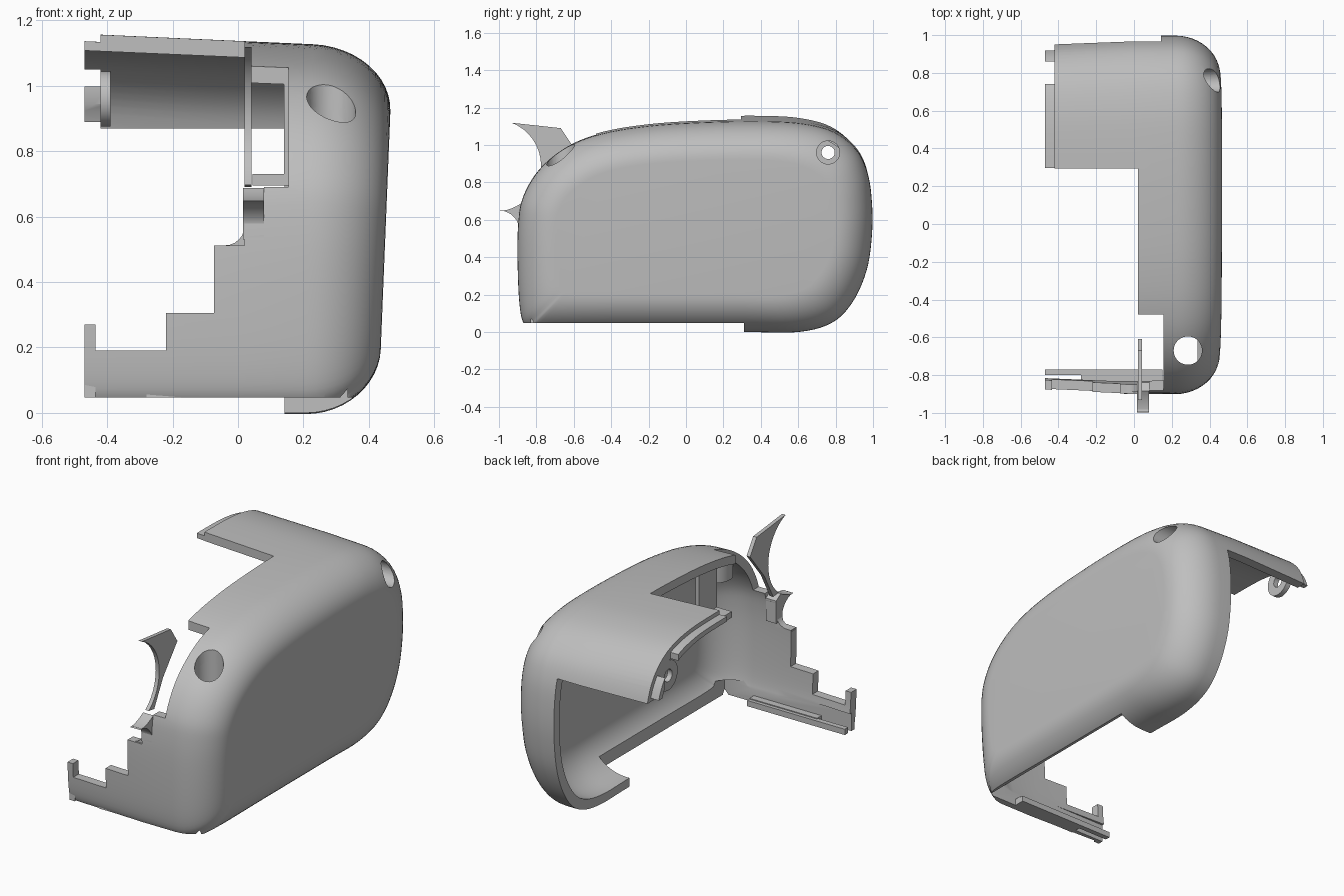
import bpy, bmesh, math
from mathutils import Vector

cube = bpy.data.objects.get("Cube")
if cube:
    bpy.data.objects.remove(cube)

grey = bpy.data.materials.new("plain grey")
grey.use_nodes = True
GREY = (0.52, 0.52, 0.52, 1)
grey.diffuse_color = GREY
grey.node_tree.nodes["Principled BSDF"].inputs["Base Color"].default_value = GREY

CY, CZ = 0.04, 0.57          # centre of the side outline
WALL = 0.05


def make(name, bm):
    bmesh.ops.recalc_face_normals(bm, faces=bm.faces)
    mesh = bpy.data.meshes.new(name)
    bm.to_mesh(mesh)
    bm.free()
    mesh.materials.append(grey)
    ob = bpy.data.objects.new(name, mesh)
    bpy.context.collection.objects.link(ob)
    return ob


def loft(name, rings):
    bm = bmesh.new()
    loops = [[bm.verts.new(p) for p in ring] for ring in rings]
    for a, b in zip(loops, loops[1:]):
        for i in range(len(a)):
            j = (i + 1) % len(a)
            bm.faces.new((a[i], a[j], b[j], b[i]))
    bm.faces.new(loops[0])
    bm.faces.new(loops[-1])
    return make(name, bm)


def box(name, x0, x1, y0, y1, z0, z1):
    ring = [(y0, z0), (y1, z0), (y1, z1), (y0, z1)]
    return loft(name, [[(x, y, z) for y, z in ring] for x in (x0, x1)])


def cylinder(name, axis, centre, r, start, end):
    rings = []
    for s in (start, end):
        ring = []
        for k in range(40):
            a = math.tau * k / 40
            u, v = centre[0] + r * math.cos(a), centre[1] + r * math.sin(a)
            ring.append((s, u, v) if axis == "x" else (u, v, s))
        rings.append(ring)
    return loft(name, rings)


def boolean(ob, tool, op="DIFFERENCE"):
    mod = ob.modifiers.new("cut", "BOOLEAN")
    mod.operation, mod.solver, mod.object = op, "EXACT", tool
    bpy.context.view_layer.objects.active = ob
    bpy.ops.object.modifier_apply(modifier=mod.name)
    bpy.data.objects.remove(tool)


def smooth_closed(points, steps=5):
    out, n = [], len(points)
    for i in range(n):
        a, b, c, d = (Vector(points[(i + k) % n]) for k in (-1, 0, 1, 2))
        for s in range(steps):
            t = s / steps
            out.append(0.5 * (2 * b + (c - a) * t + (2 * a - 5 * b + 4 * c - d) * t * t
                              + (3 * b - a - 3 * c + d) * t ** 3))
    return out


# Side outline (y, z) of the housing
OUTLINE = smooth_closed([
    (-.887, .12), (-.9, .35), (-.897, .58), (-.87, .73), (-.78, .88), (-.63, 1.0),
    (-.45, 1.07), (-.2, 1.112), (.1, 1.132), (.4, 1.137), (.62, 1.125), (.79, 1.08),
    (.91, .985), (.97, .86), (.994, .7), (.994, .52), (.965, .33), (.89, .16), (.78, .05),
    (.6, 0), (.3, 0), (-.3, 0), (-.78, 0), (-.855, .03)])


def ring(x, inset):
    pts = []
    for y, z in OUTLINE:
        y = CY + (y - CY) * (1 - inset / .94)
        y *= 1 + .05 * min(x, 0)
        z = CZ + (z - CZ) * (1 - inset / .57)
        z *= 1 - .04 * x
        pts.append((x + .04 * (z - .9) * max(x, 0) / .46, y, z))
    return pts


def rounded_body(name, x0, inset):
    rings = [ring(x0, inset), ring(0, inset)]
    for k in range(13):
        a = math.pi / 2 * k / 12
        rings.append(ring(.225 + .24 * math.sin(a) - inset, inset + .2 * (1 - math.cos(a))))
    return loft(name, rings)


# Hollow housing
shell = rounded_body("housing_shell", -.47, 0)
boolean(shell, rounded_body("cavity", -.6, WALL))
cuts = [
    (-1, .02, -.49, .295, -1, 2),       # open middle
    (-1, 1, -1.2, .31, -1, .047),       # open underside
    (-1, .335, -.83, .31, -1, .15),     # straight inner face of the underside
    (-1, .142, .29, 1.2, -1, .87),      # open back below the rear panel
    (-1, -.42, .29, 1.2, -1, 2),        # rear panel edge
    (-1, .155, -1.2, -.48, .69, 2),     # front upper opening
    (-1, .08, -1.2, -.48, .65, .7),     # front stepped edge
    (-1, .02, -1.2, -.48, .512, .66),
    (-1, -.073, -1.2, -.48, .305, .52),
    (-1, -.22, -1.2, -.48, .27, .31),
    (-.435, -.22, -1.2, -.48, .19, .28)]
for c in cuts:
    boolean(shell, box("cutter", *c))
boolean(shell, cylinder("cutter", "z", (.285, -.67), .075, .7, 1.3))
boolean(shell, cylinder("cutter", "x", (.76, .96), .062, .2, .7))

# Thin joining lip along the rear panel edge
lip = loft("rear_panel_lip", [ring(x, .022) for x in (-.47, -.4)])
boolean(lip, loft("cutter", [ring(x, WALL) for x in (-.5, -.35)]))
for c in [(-1, 1, -2, .297, -1, 2), (-1, 1, 0, 2, -1, .89), (-1, 1, .74, .86, -1, 2)]:
    boolean(lip, box("cutter", *c))

# Screw boss beside the rear panel
boss = cylinder("rear_screw_boss", "x", (.76, .96), .085, -.42, -.39)
boolean(boss, cylinder("cutter", "x", (.76, .96), .035, -.6, 0))

# Sleeves behind the two round openings
sleeve = cylinder("front_sleeve", "z", (.285, -.67), .095, .8, 1.2)
boolean(sleeve, cylinder("cutter", "z", (.285, -.67), .075, .7, 1.3))
boolean(sleeve, rounded_body("limit", -.6, .012), "INTERSECT")
side_sleeve = cylinder("side_sleeve", "x", (.76, .96), .075, .3, .6)
boolean(side_sleeve, cylinder("cutter", "x", (.76, .96), .062, .2, .7))
boolean(side_sleeve, rounded_body("limit", -.6, .012), "INTERSECT")


# Curved blade at the front: concave front edge, tapering rear edge
def arc(cy, cz, r, start, end, n=14):
    angles = [math.radians(start + (end - start) * k / n) for k in range(n + 1)]
    return [(cy + r * math.cos(a), cz + r * math.sin(a)) for a in angles]


blade = arc(-1.02, .89, .245, 69, -52) + [(-.82, .69), (-.74, .84), (-.61, 1.0), (-.67, 1.09)]
loft("curved_blade", [[(x, y, z) for y, z in blade] for x in (.02, .042)])
fin = arc(-1.02, .89, .245, -85, -56, 8) + [(-.84, .66), (-.84, .53), (-.9, .53)] + \
    arc(-1.0, .54, .11, 20, 85, 6)
loft("lower_fin", [[(x, y, z) for y, z in fin] for x in (.015, .08)])

# Rounded corner next to the fin
corner = [(-.075, .505), (.025, .505), (.025, .575)] + \
    [(-.04 + .06 * math.sin(a), .572 - .06 * math.cos(a))
     for a in (math.pi / 2 * k / 6 for k in range(6, -1, -1))]
loft("front_corner_fillet", [[(x, y, z) for x, z in corner] for y in (-.89, -.85)])

# Small inner details
box("shelf_bracket", .045, .2, -.48, -.32, .695, .73)
box("shelf_hanger", .14, .165, -.48, -.32, .72, 1.05)
box("front_inner_ledge", -.28, .15, -.86, -.79, .047, .085)
box("front_ledge_rib", -.47, .15, -.8, -.77, .047, .08)
box("front_end_tab", -.47, -.435, -.86, -.83, .047, .12)

# Smooth shading with sharp edges kept
bpy.ops.object.select_all(action="DESELECT")
for ob in bpy.context.scene.objects:
    if ob.type == "MESH":
        ob.select_set(True)
        bpy.context.view_layer.objects.active = ob
bpy.ops.object.shade_smooth_by_angle(angle=math.radians(30))
